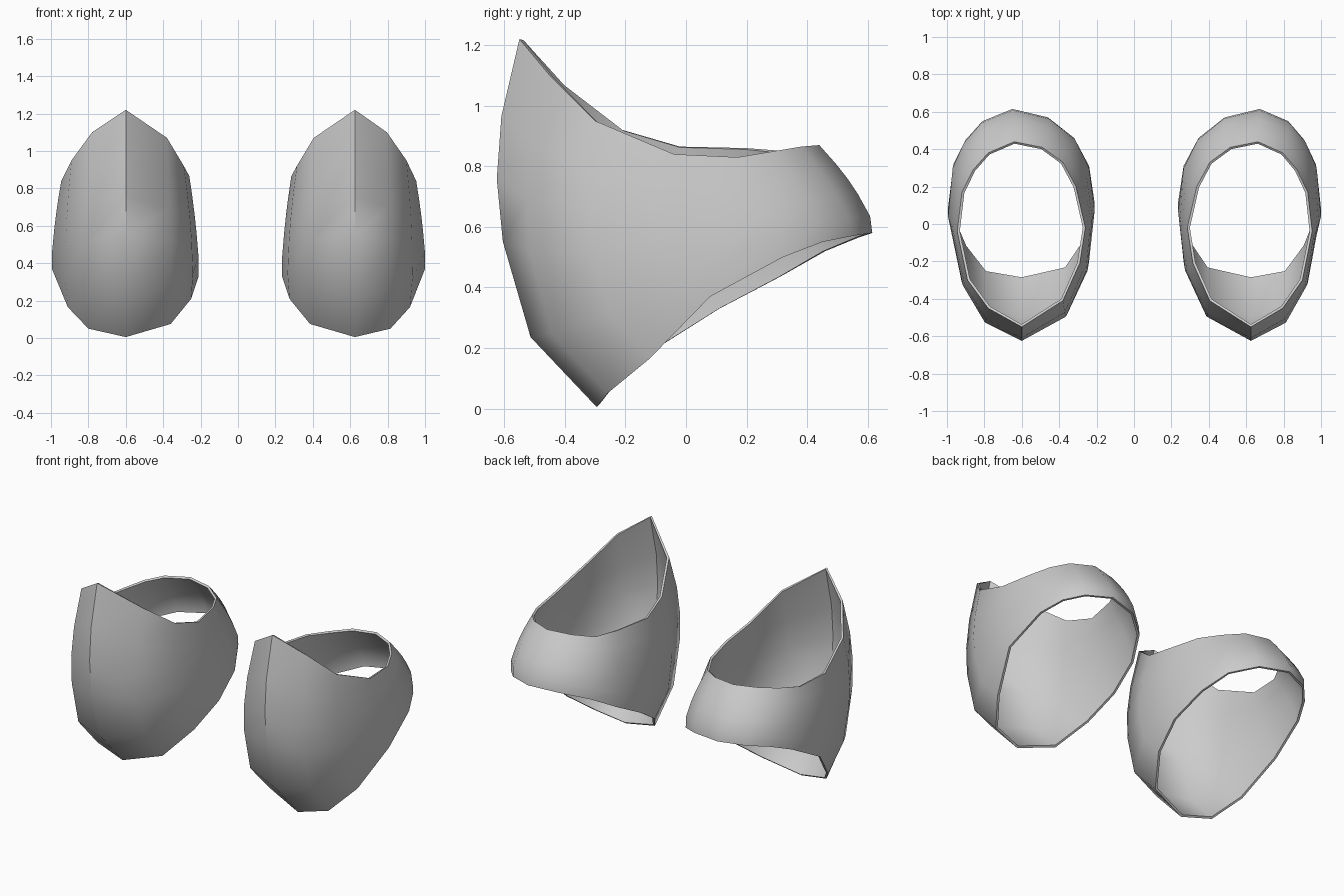
import bpy, math

if "Cube" in bpy.data.objects:
    bpy.data.objects.remove(bpy.data.objects["Cube"])

grey = bpy.data.materials.new("light grey")
grey.diffuse_color = (0.6, 0.6, 0.6, 1)
grey.use_nodes = True
grey.node_tree.nodes["Principled BSDF"].inputs["Base Color"].default_value = grey.diffuse_color

# Rim points as (outward, y, z), running from the front tip to the back
FRONT_TOP, FRONT_LOW = (0, -.55, 1.22), (0, -.295, .005)
BACK_TOP, BACK_LOW = (.04, .44, .87), (.05, .615, .58)
OUTER_TOP = [(.18, -.45, 1.10), (.29, -.30, .95), (.345, -.04, .84),
             (.32, .17, .83), (.26, .29, .85), (.18, .38, .865)]
OUTER_LOW = [(.20, -.26, .05), (.31, -.12, .165), (.395, .08, .37),
             (.365, .32, .50), (.30, .45, .55), (.21, .55, .57)]
INNER_TOP = [(-.22, -.41, 1.07), (-.31, -.21, .92), (-.34, -.02, .865),
             (-.29, .20, .86), (-.22, .33, .85), (-.11, .41, .865)]
INNER_LOW = [(-.24, -.24, .075), (-.35, -.08, .21), (-.39, .11, .33),
             (-.36, .31, .435), (-.28, .46, .52), (-.14, .57, .565)]
BULGE_SIDE = [(.01, -.17), (.02, -.11), (.01, -.02), (.015, .01), (.02, .015), (.015, .025)]
ROWS = [(0, 0), (.21, .58), (.38, .88), (.55, 1), (.81, .87), (1, 0)]


def columns():
    """Top point, low point and bulge of each column around the ring."""
    cols = [(FRONT_TOP, FRONT_LOW, (0, -.195))]
    cols += list(zip(OUTER_TOP, OUTER_LOW, BULGE_SIDE))
    cols.append((BACK_TOP, BACK_LOW, (0, .03)))
    inner = list(zip(INNER_TOP, INNER_LOW, [(-u, y) for u, y in BULGE_SIDE]))
    return cols + inner[::-1]


def build_pad(name, side, centre, outer_scale):
    cols = columns()
    n = len(cols)
    verts, faces = [], []
    for t, b in ROWS:
        for top, low, bulge in cols:
            u, y, z = (p + (q - p) * t for p, q in zip(top, low))
            u += bulge[0] * b
            y += bulge[1] * b
            if u > 0:
                u *= outer_scale
            verts.append((centre + side * u, y, z))
    for r in range(len(ROWS) - 1):
        for c in range(n):
            d = (c + 1) % n
            f = (r * n + c, r * n + d, (r + 1) * n + d, (r + 1) * n + c)
            faces.append(f if side < 0 else f[::-1])
    mesh = bpy.data.meshes.new(name)
    mesh.from_pydata(verts, [], faces)
    # Make the faces point away from the ring's axis
    front = mesh.polygons[n * 2]
    if front.normal.y > 0:
        mesh.flip_normals()
    mesh.materials.append(grey)
    obj = bpy.data.objects.new(name, mesh)
    bpy.context.collection.objects.link(obj)
    bpy.context.view_layer.objects.active = obj
    obj.select_set(True)
    # Thin wall, thickened inwards
    wall = obj.modifiers.new("wall", "SOLIDIFY")
    wall.thickness = 0.014
    wall.offset = -1
    bpy.ops.object.modifier_apply(modifier=wall.name)
    bpy.ops.object.shade_smooth_by_angle(angle=math.radians(50))
    obj.select_set(False)


build_pad("left_pad", -1, -.60, 1.0)
build_pad("right_pad", 1, .625, .95)
